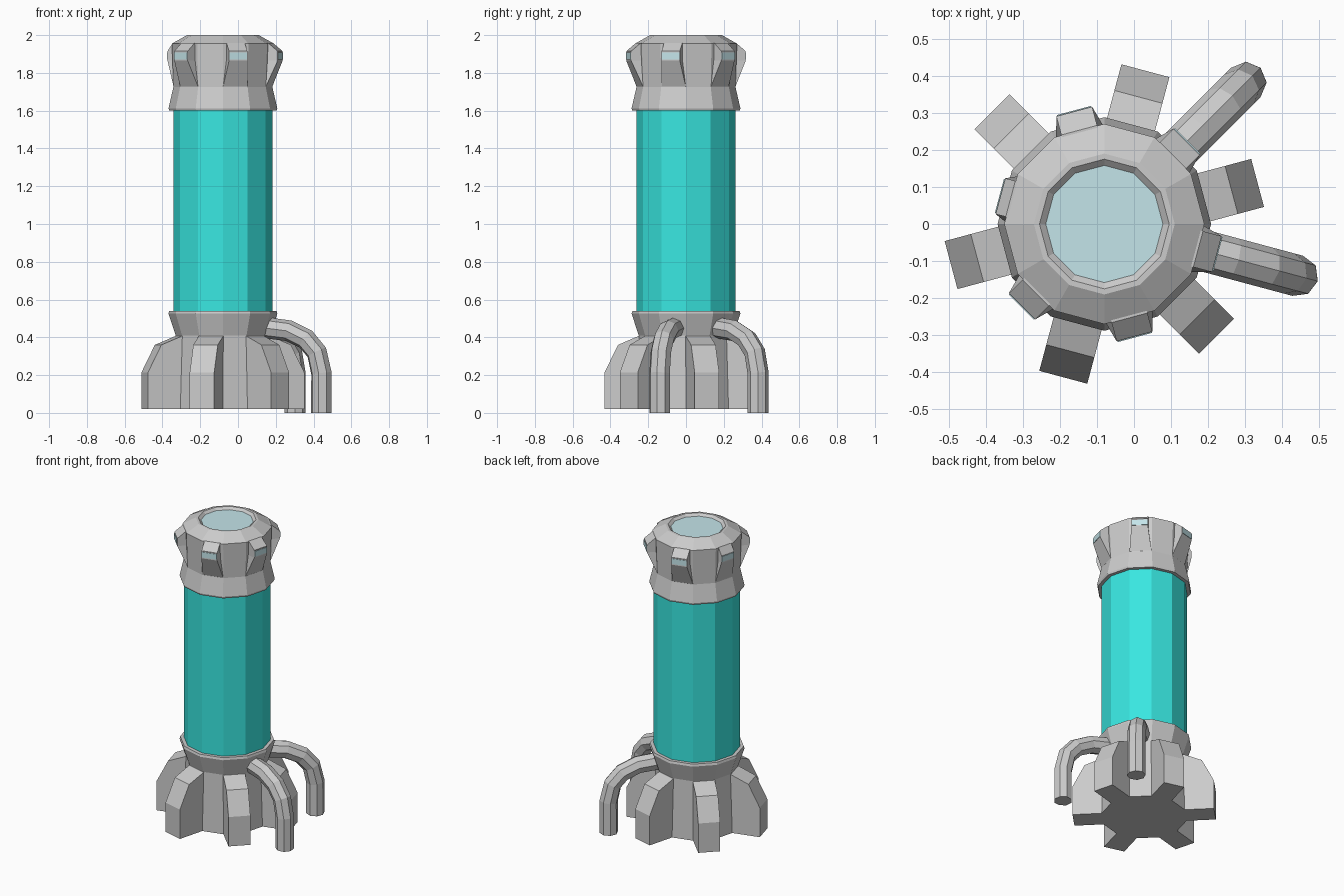
import bpy, bmesh
from math import cos, sin, pi, radians

if "Cube" in bpy.data.objects:
    bpy.data.objects.remove(bpy.data.objects["Cube"])

CX = -0.08   # tower axis
SIDES = 12


def material(name, color):
    m = bpy.data.materials.new(name)
    m.diffuse_color = color
    m.use_nodes = True
    m.node_tree.nodes["Principled BSDF"].inputs["Base Color"].default_value = m.diffuse_color
    return m


teal = material("teal_fluid", (0.04, 0.80, 0.75, 1))
pale = material("pale_glass", (0.55, 0.78, 0.82, 1))


def finish(name, bm, mat=None):
    bmesh.ops.recalc_face_normals(bm, faces=bm.faces)
    me = bpy.data.meshes.new(name)
    bm.to_mesh(me)
    bm.free()
    ob = bpy.data.objects.new(name, me)
    ob.location.x = CX
    bpy.context.collection.objects.link(ob)
    if mat:
        me.materials.append(mat)
    return ob


def lathe(name, profile, mat=None):
    """Twelve-sided turned solid; profile is (radius, z), ends are capped."""
    bm = bmesh.new()
    rings = [[bm.verts.new((r * cos(2 * pi * i / SIDES), r * sin(2 * pi * i / SIDES), z))
              for i in range(SIDES)] for r, z in profile]
    for a, b in zip(rings, rings[1:]):
        for i in range(SIDES):
            j = (i + 1) % SIDES
            bm.faces.new((a[i], a[j], b[j], b[i]))
    bm.faces.new(rings[0])
    bm.faces.new(rings[-1])
    return finish(name, bm, mat)


def rib(name, angle, sections, inner, mat=None):
    """Radial block; sections are (radius, half_width, z) from bottom to top."""
    bm = bmesh.new()
    rings = []
    for r, w, z in sections:
        rings.append([bm.verts.new(p) for p in
                      ((inner, -w, z), (r, -w, z), (r, w, z), (inner, w, z))])
    for a, b in zip(rings, rings[1:]):
        for i in range(4):
            j = (i + 1) % 4
            bm.faces.new((a[i], a[j], b[j], b[i]))
    bm.faces.new(rings[0])
    bm.faces.new(rings[-1])
    ob = finish(name, bm, mat)
    ob.rotation_euler.z = radians(angle)
    return ob


# Base body with flared collar
lathe("base_body", [(0.26, 0.02), (0.25, 0.41), (0.288, 0.525), (0.284, 0.54), (0.25, 0.54)])

# Fluid tube
lathe("fluid_tube", [(0.262, 0.52), (0.262, 1.62)], teal)

# Cap with recessed opening in the roof
lathe("cap", [(0.25, 1.60), (0.284, 1.60), (0.288, 1.612), (0.262, 1.725), (0.27, 1.955),
              (0.19, 2.0), (0.175, 2.0), (0.158, 1.985), (0.158, 1.97)])
lathe("cap_glass", [(0.158, 1.96), (0.158, 1.985)], pale)

for k in range(6):
    # Base legs
    rib(f"base_leg_{k + 1}", 15 + 60 * k,
        [(0.428, 0.067, 0.02), (0.428, 0.067, 0.215), (0.355, 0.067, 0.36), (0.235, 0.067, 0.41)], 0.2)
    # Cap fins with a light strip; one fin is shallower
    angle = 45 + 60 * k
    r = 0.29 if angle == 165 else 0.314
    rib(f"cap_fin_{k + 1}", angle,
        [(0.252, 0.067, 1.725), (r, 0.05, 1.865), (r, 0.05, 1.915), (0.262, 0.05, 1.958)], 0.2)
    rib(f"cap_light_{k + 1}", angle,
        [(r + 0.003, 0.048, 1.872), (r + 0.003, 0.048, 1.908)], 0.25, pale)

# Octagonal cables running from the collar to the ground
for name, angle in (("cable_right", -15), ("cable_back", 45)):
    cu = bpy.data.curves.new(name, "CURVE")
    cu.dimensions = "3D"
    cu.bevel_depth = 0.056
    cu.bevel_resolution = 2
    cu.use_fill_caps = True
    path = [(0.20, 0.455), (0.36, 0.435), (0.455, 0.39), (0.515, 0.32), (0.54, 0.21), (0.54, 0.0)]
    sp = cu.splines.new("POLY")
    sp.points.add(len(path) - 1)
    for p, (r, z) in zip(sp.points, path):
        p.co = (r, 0, z, 1)
    sp.use_smooth = False
    ob = bpy.data.objects.new(name, cu)
    ob.location.x = CX
    ob.rotation_euler.z = radians(angle)
    bpy.context.collection.objects.link(ob)
